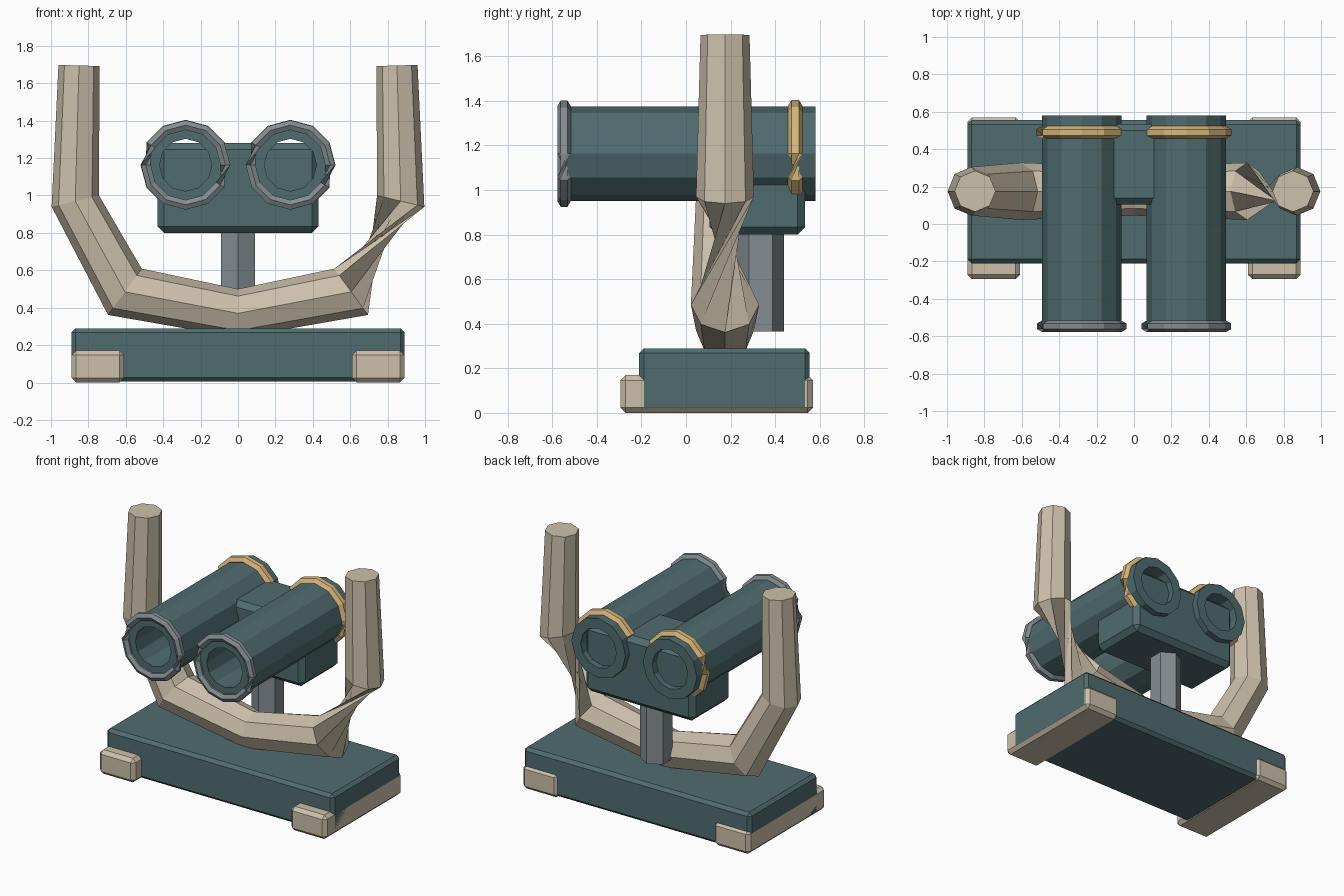
import bpy, bmesh
from math import sin, cos, pi
from mathutils import Vector

if "Cube" in bpy.data.objects:
    bpy.data.objects.remove(bpy.data.objects["Cube"])


def material(name, rgb):
    m = bpy.data.materials.new(name)
    m.diffuse_color = (*rgb, 1)
    m.use_nodes = True
    m.node_tree.nodes["Principled BSDF"].inputs["Base Color"].default_value = m.diffuse_color
    return m


TEAL = material("teal_paint", (0.08, 0.15, 0.16))
CREAM = material("cream", (0.61, 0.53, 0.41))
STEEL = material("steel", (0.23, 0.27, 0.29))
GOLD = material("gold", (0.70, 0.48, 0.20))


def add_object(name, bm, mat):
    bmesh.ops.recalc_face_normals(bm, faces=bm.faces[:])
    me = bpy.data.meshes.new(name)
    bm.to_mesh(me)
    bm.free()
    ob = bpy.data.objects.new(name, me)
    me.materials.append(mat)
    bpy.context.collection.objects.link(ob)
    return ob


def box(name, lo, hi, bevel, mat):
    bm = bmesh.new()
    bmesh.ops.create_cube(bm, size=1)
    for v in bm.verts:
        v.co = [l + (c + 0.5) * (h - l) for c, l, h in zip(v.co, lo, hi)]
    bmesh.ops.bevel(bm, geom=bm.edges[:], offset=bevel, segments=1, affect='EDGES')
    return add_object(name, bm, mat)


def bridge(bm, rings, wrap):
    pairs = list(zip(rings, rings[1:] + rings[:1]))
    for a, b in pairs if wrap else pairs[:-1]:
        n = len(a)
        for i in range(n):
            j = (i + 1) % n
            bm.faces.new((a[i], a[j], b[j], b[i]))


def sweep(name, points, radii, sides, mat, closed=False):
    """Sweep a polygon along a path; the frame's reference axis switches on steep runs."""
    bm, rings = bmesh.new(), []
    pts = [Vector(p) for p in points]
    n = len(pts)
    for k, p in enumerate(pts):
        t = Vector()
        if closed or k > 0:
            t += (p - pts[k - 1]).normalized()
        if closed or k < n - 1:
            t += (pts[(k + 1) % n] - p).normalized()
        t.normalize()
        ref = Vector((1, 0, 0)) if abs(t.z) > 0.9 else Vector((0, 0, 1))
        u = t.cross(ref).normalized()
        w = t.cross(u)
        rings.append([bm.verts.new(p + radii[k] * (u * cos(2 * pi * i / sides) + w * sin(2 * pi * i / sides)))
                      for i in range(sides)])
    bridge(bm, rings, closed)
    if not closed:
        bm.faces.new(rings[0])
        bm.faces.new(rings[-1])
    return add_object(name, bm, mat)


def circle(x, y, z, r, n=12):
    return [(x + r * cos(2 * pi * i / n), y, z + r * sin(2 * pi * i / n)) for i in range(n)]


# Base slab and feet
box("base", (-0.89, -0.21, 0.005), (0.89, 0.555, 0.29), 0.022, TEAL)
for side, x0, x1 in (("left", -0.89, -0.61), ("right", 0.61, 0.89)):
    box(side + "_foot", (x0, -0.295, 0), (x1, 0.57, 0.17), 0.024, CREAM)

# Swept yoke with upright arms
Y = 0.175
sweep("yoke", [(-0.85, Y, 1.695), (-0.87, Y, 0.97), (-0.605, Y, 0.485), (0, Y, 0.37),
               (0.605, Y, 0.485), (0.87, Y, 0.97), (0.85, Y, 1.695)],
      [0.11, 0.13, 0.153, 0.13, 0.153, 0.13, 0.11], 8, CREAM)

# Hexagonal post and the block joining the barrels
sweep("post", [(0, 0.335, 0.365), (0, 0.335, 0.85)], [0.105, 0.105], 6, STEEL)
box("bridge_block", (-0.43, 0.105, 0.80), (0.43, 0.535, 1.28), 0.035, TEAL)

# Hollow barrels with front and rear rings
for side, x in (("left", -0.28), ("right", 0.28)):
    bm = bmesh.new()
    loops = [circle(x, y, 1.163, r) for y, r in ((-0.55, 0.212), (0.58, 0.212), (0.58, 0.14), (-0.55, 0.14))]
    bridge(bm, [[bm.verts.new(p) for p in loop] for loop in loops], True)
    add_object(side + "_barrel", bm, TEAL)
    sweep(side + "_front_ring", circle(x, -0.547, 1.163, 0.213), [0.03] * 12, 6, STEEL, True)
    sweep(side + "_rear_ring", circle(x, 0.49, 1.163, 0.213), [0.033] * 12, 6, GOLD, True)
